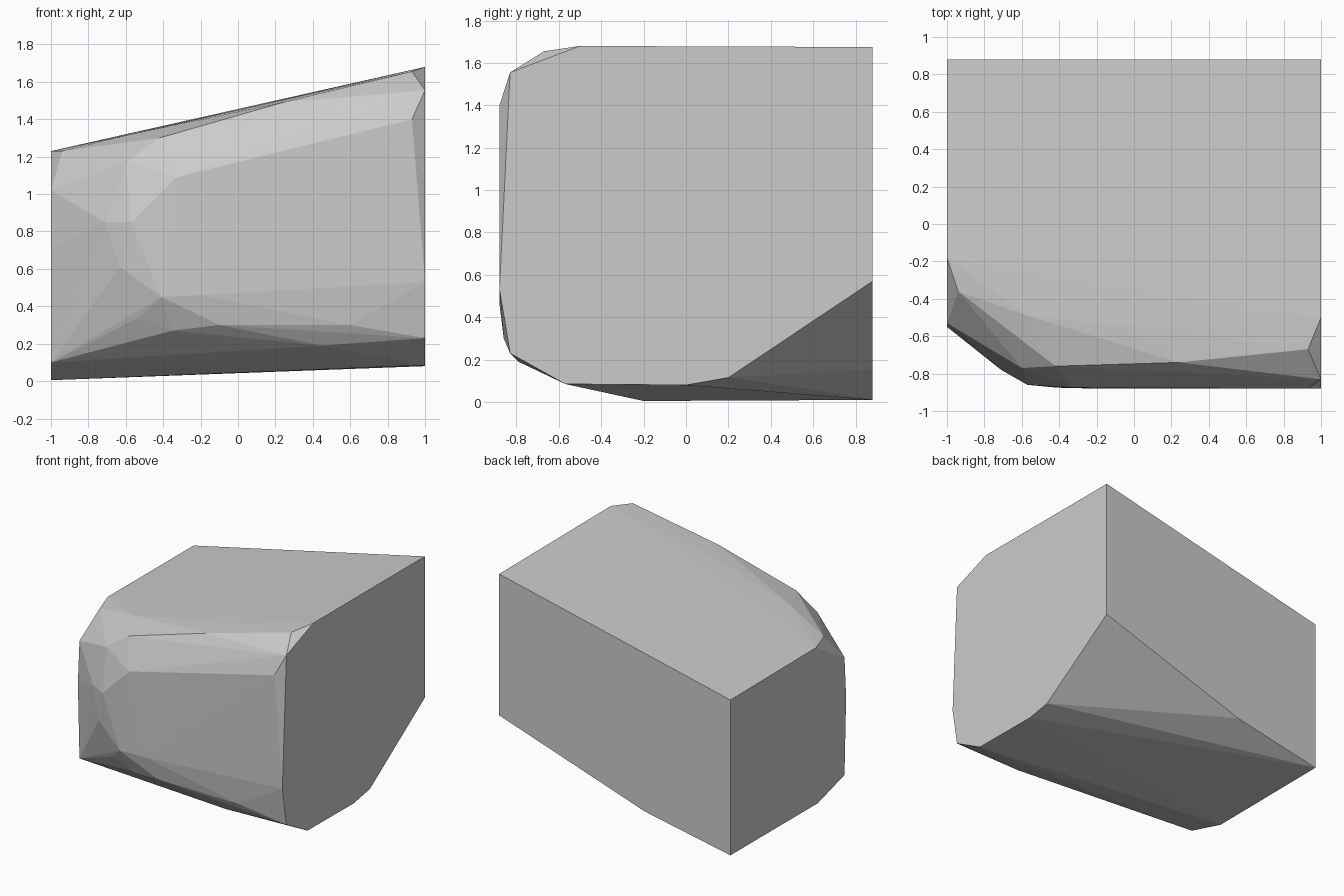
import bpy
import bmesh
from mathutils import Vector

default_cube = bpy.data.objects.get("Cube")
if default_cube:
    bpy.data.objects.remove(default_cube, do_unlink=True)


def make_material(name, level):
    material = bpy.data.materials.new(name)
    material.use_nodes = True
    colour = (level, level, level, 1)
    material.diffuse_color = colour
    shader = next(n for n in material.node_tree.nodes if n.type == "BSDF_PRINCIPLED")
    shader.inputs["Base Color"].default_value = colour
    return material


def end_outline(x, outline):
    """Place a flat side outline, given as depth and height, at one end."""
    return [Vector((x, y, z)) for y, z in outline]


def hull_block(name, points, material):
    """Wrap a faceted stone around its outlines and chipped corners."""
    mesh = bpy.data.meshes.new(name)
    bm = bmesh.new()
    for point in points:
        bm.verts.new(point)
    result = bmesh.ops.convex_hull(bm, input=bm.verts[:], use_existing_faces=False)
    loose = [v for v in bm.verts if not v.link_faces]
    bmesh.ops.delete(bm, geom=loose, context="VERTS")
    bmesh.ops.recalc_face_normals(bm, faces=bm.faces[:])
    bm.to_mesh(mesh)
    bm.free()
    mesh.materials.append(material)
    block = bpy.data.objects.new(name, mesh)
    bpy.context.scene.collection.objects.link(block)
    return block


# Tall end of the block, square at the back and worn at the front
tall_end = end_outline(1, [
    (.88, 1.675), (-.5, 1.68), (-.83, 1.555), (-.88, .53), (-.83, .23),
    (-.57, .085), (0, .08), (.2, .115), (.88, .57),
])

# Low end of the block, set further back at the front
low_end = end_outline(-1, [
    (.88, 1.225), (-.18, 1.23), (-.53, 1.02), (-.55, .7), (-.53, .33),
    (-.53, .1), (-.2, .005), (.88, .01),
])

# Worn upper front edge
upper_edge = [
    (-.94, -.36, 1.23), (-.57, -.49, 1.32), (0, -.55, 1.45),
    (-.6, -.77, 1.17), (-.42, -.76, 1.3), (.24, -.74, 1.49),
    (-.08, -.83, 1.24), (.93, -.67, 1.655),
]

# Outline of the nearly flat front face
front_face = [
    (-.33, -.875, 1.09), (.93, -.88, 1.4), (-.57, -.86, .85),
    (-.71, -.78, .85), (-.63, -.82, .61), (-.41, -.875, .45),
    (-.2, -.88, .46),
]

# Worn lower front edge and the kink in the lower back edge
lower_edge = [
    (-.53, -.79, .34), (-.35, -.8, .27), (-.1, -.85, .3),
    (.6, -.86, .3), (.45, -.79, .19),
]
back_edge = [(-.1, .88, .22), (-.26, .88, .155)]

stone = make_material("stone grey", .6)
corners = upper_edge + front_face + lower_edge + back_edge
hull_block(
    "stone_block",
    tall_end + low_end + [Vector(corner) for corner in corners],
    stone,
)
